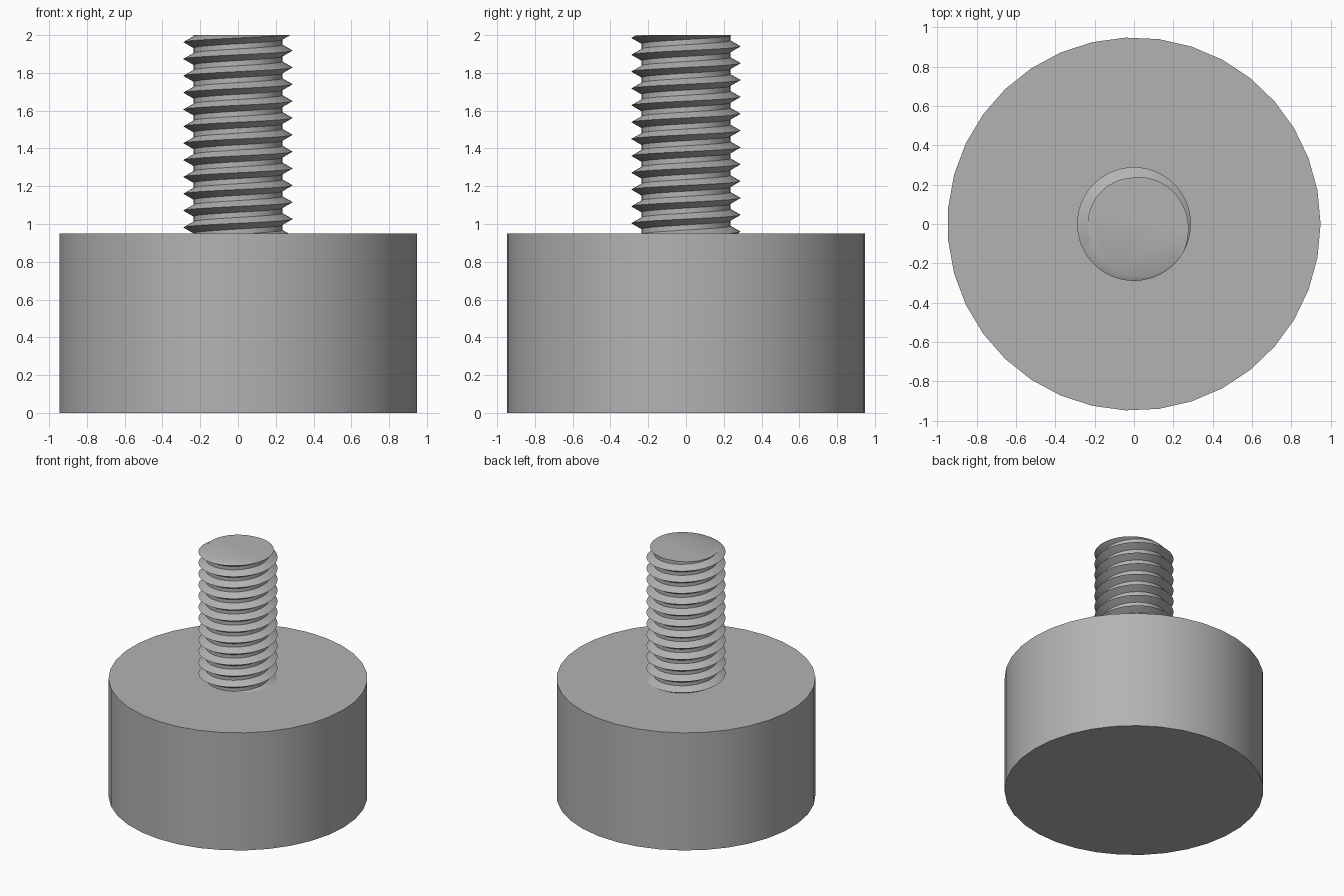
import bpy, bmesh
from math import sin, cos, pi, radians

if "Cube" in bpy.data.objects:
    bpy.data.objects.remove(bpy.data.objects["Cube"], do_unlink=True)

BODY_R, BODY_H, BODY_SIDES = 0.948, 0.95, 35
CREST_R, ROOT_R, PITCH = 0.289, 0.235, 0.0892
TOP = 2.0
STEPS = 64                      # segments per thread turn
FLANK = 0.031                   # axial height of one thread flank

steel = bpy.data.materials.new("grey_steel")
steel.use_nodes = True
colour = (0.45, 0.45, 0.45, 1)
steel.diffuse_color = colour
steel.node_tree.nodes["Principled BSDF"].inputs["Base Color"].default_value = colour


def finish(bm, name):
    bmesh.ops.recalc_face_normals(bm, faces=bm.faces[:])
    mesh = bpy.data.meshes.new(name)
    bm.to_mesh(mesh)
    bm.free()
    obj = bpy.data.objects.new(name, mesh)
    bpy.context.collection.objects.link(obj)
    mesh.materials.append(steel)
    bpy.ops.object.select_all(action='DESELECT')
    obj.select_set(True)
    bpy.context.view_layer.objects.active = obj
    bpy.ops.object.shade_smooth_by_angle(angle=radians(30))


# Body: a plain thick disc
bm = bmesh.new()
ring = [bm.verts.new((BODY_R * cos(2 * pi * i / BODY_SIDES),
                      BODY_R * sin(2 * pi * i / BODY_SIDES), 0)) for i in range(BODY_SIDES)]
base = bm.faces.new(ring)
lid = bmesh.ops.extrude_face_region(bm, geom=[base], use_keep_orig=True)
bmesh.ops.translate(bm, vec=(0, 0, BODY_H),
                    verts=[v for v in lid["geom"] if isinstance(v, bmesh.types.BMVert)])
finish(bm, "body")

# Threaded stud: crest, upper root and lower root lines swept along a right-hand helix
bm = bmesh.new()
turns = int((TOP - BODY_H) / PITCH) + 5
profile = [(CREST_R, 0), (ROOT_R, FLANK), (ROOT_R, PITCH - FLANK)]
phase = radians(-30)            # the crest meets the top plane here
rows = []
for i in range(turns * STEPS):
    a = phase + 2 * pi * i / STEPS
    z = TOP + PITCH * (i / STEPS - turns + 2)
    rows.append([bm.verts.new((r * cos(a), r * sin(a), z + dz)) for r, dz in profile])
for i in range((turns - 1) * STEPS - 1):
    lines = [row + [rows[i + k + STEPS][0]] for k, row in enumerate(rows[i:i + 2])]
    for j in range(3):
        bm.faces.new((lines[0][j], lines[1][j], lines[1][j + 1], lines[0][j + 1]))

# Trim the thread flat at the top and just inside the body, then cap both ends
for height, direction in ((TOP, 1), (BODY_H - 0.02, -1)):
    cut = bmesh.ops.bisect_plane(bm, geom=bm.verts[:] + bm.edges[:] + bm.faces[:], dist=1e-5,
                                 plane_co=(0, 0, height), plane_no=(0, 0, direction),
                                 clear_outer=True)
    edges = [e for e in cut["geom_cut"] if isinstance(e, bmesh.types.BMEdge)]
    bmesh.ops.edgeloop_fill(bm, edges=edges)
loose = [v for v in bm.verts if not v.link_faces]
bmesh.ops.delete(bm, geom=loose, context='VERTS')
finish(bm, "threaded_stud")
